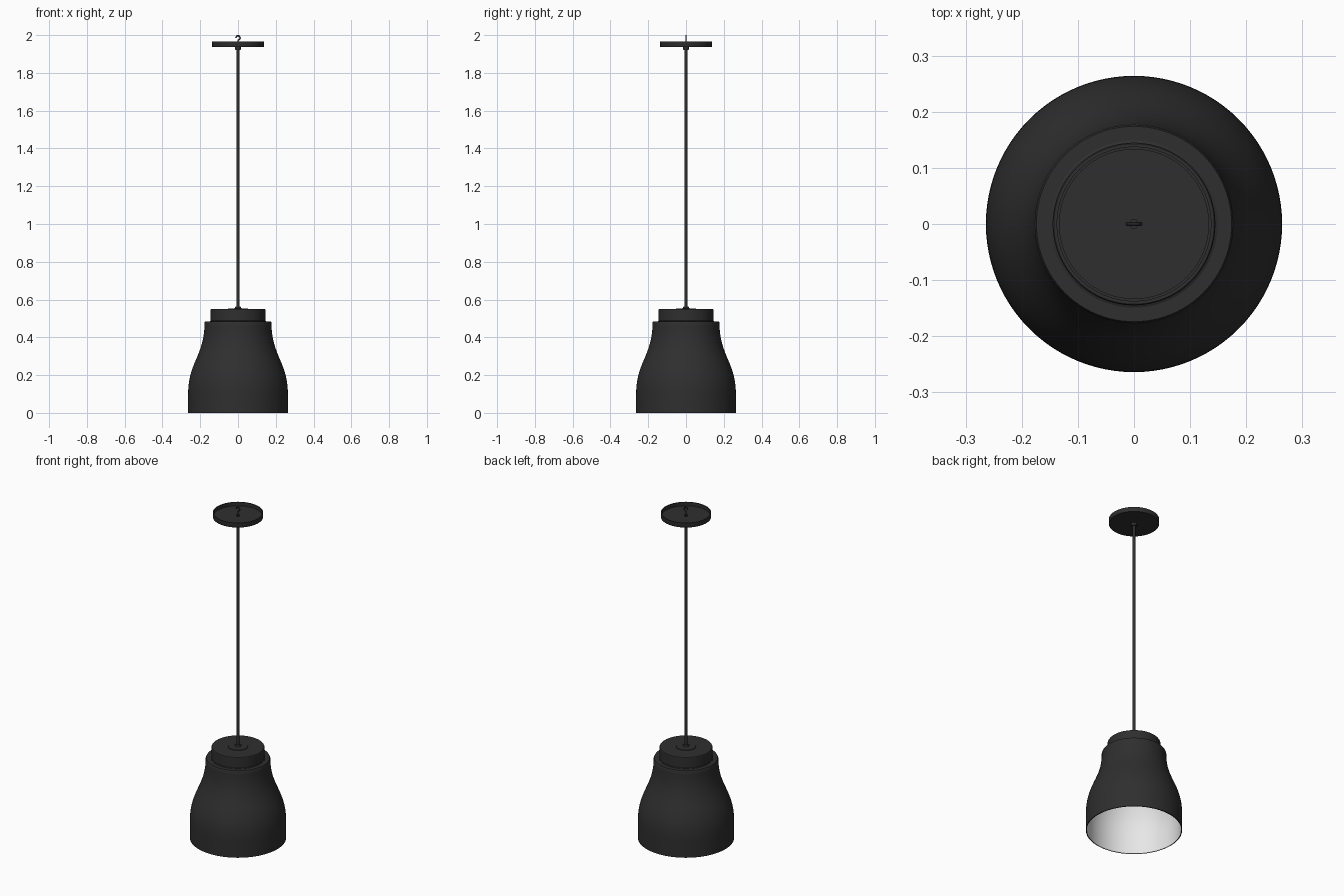
import bpy
import bmesh
import math
from mathutils import Vector
from mathutils.geometry import interpolate_bezier

if "Cube" in bpy.data.objects:
    bpy.data.objects.remove(bpy.data.objects["Cube"], do_unlink=True)


def make_material(name, value):
    mat = bpy.data.materials.new(name)
    mat.use_nodes = True
    color = (value, value, value, 1)
    mat.diffuse_color = color
    mat.node_tree.nodes["Principled BSDF"].inputs["Base Color"].default_value = color
    return mat


black = make_material("matte black", 0.028)
white = make_material("white lining", 0.8)


def smooth(obj):
    bpy.ops.object.select_all(action="DESELECT")
    obj.select_set(True)
    bpy.context.view_layer.objects.active = obj
    bpy.ops.object.shade_smooth_by_angle(angle=math.radians(30))


def lathe(name, profile, steps=96):
    """Turn a (radius, height) profile that starts and ends on the axis."""
    bm = bmesh.new()
    verts = [bm.verts.new((r, 0, z)) for r, z in profile]
    edges = [bm.edges.new(pair) for pair in zip(verts, verts[1:])]
    bmesh.ops.spin(bm, geom=verts + edges, cent=(0, 0, 0), axis=(0, 0, 1),
                   angle=math.tau, steps=steps, use_merge=True)
    bmesh.ops.remove_doubles(bm, verts=bm.verts, dist=1e-5)
    bmesh.ops.recalc_face_normals(bm, faces=bm.faces)
    mesh = bpy.data.meshes.new(name)
    bm.to_mesh(mesh)
    bm.free()
    obj = bpy.data.objects.new(name, mesh)
    bpy.context.collection.objects.link(obj)
    mesh.materials.append(black)
    smooth(obj)
    return obj


def tube(name, points, radius, cyclic=False):
    """Round wire through the given points."""
    curve = bpy.data.curves.new(name, "CURVE")
    curve.dimensions = "3D"
    curve.bevel_depth = radius
    curve.bevel_resolution = 3
    curve.use_fill_caps = True
    spline = curve.splines.new("POLY")
    spline.points.add(len(points) - 1)
    for point, co in zip(spline.points, points):
        point.co = (*co, 1)
    spline.use_cyclic_u = cyclic
    curve.materials.append(black)
    obj = bpy.data.objects.new(name, curve)
    bpy.context.collection.objects.link(obj)
    bpy.ops.object.select_all(action="DESELECT")
    obj.select_set(True)
    bpy.context.view_layer.objects.active = obj
    bpy.ops.object.convert(target="MESH")
    smooth(bpy.context.object)


# Bell shade: one closed wall with a flowing shoulder and white inside
bell = [(p.x, p.y) for p in interpolate_bezier(
    Vector((0.264, 0.10)), Vector((0.264, 0.27)),
    Vector((0.178, 0.30)), Vector((0.177, 0.478)), 28)]
wall = 0.005
outer = [(0.264, 0)] + bell + [(0.174, 0.484), (0, 0.484)]
inner = [(0.264 - wall, 0)] + [(r - wall, z) for r, z in bell[:-1]]
inner += [(0.172, 0.474), (0, 0.474)]
shade = lathe("bell_shade", outer[::-1] + inner)
shade.data.materials.append(white)
for face in shade.data.polygons:
    c, n = face.center, face.normal
    if c.z > 0.001 and (n.x * c.x + n.y * c.y < -0.01 or n.z < -0.9):
        face.material_index = 1

# Cap on the shade, with a narrow groove at its foot
lathe("shade_cap", [(0, 0.48), (0.149, 0.48), (0.149, 0.486), (0.145, 0.488),
                    (0.145, 0.547), (0.143, 0.55), (0, 0.55)])
lathe("cord_flange", [(0, 0.549), (0.055, 0.549), (0.053, 0.553), (0.018, 0.554),
                      (0.014, 0.562), (0, 0.562)], 48)

# Cord
lathe("cord", [(0, 0.54), (0.0075, 0.54), (0.0075, 1.95), (0, 1.95)], 20)

# Ceiling canopy: shallow open dish
lathe("ceiling_canopy", [(0, 1.937), (0.137, 1.937), (0.138, 1.939), (0.138, 1.965),
                         (0.133, 1.965), (0.133, 1.943), (0, 1.943)])
lathe("cord_grip", [(0, 1.922), (0.014, 1.922), (0.016, 1.926), (0.016, 1.938),
                    (0, 1.938)], 32)
lathe("hook_nut", [(0, 1.942), (0.009, 1.942), (0.009, 1.952), (0, 1.952)], 6)

# Hanging hook: stem that curls into an open loop
loop = [(0.011 * math.sin(a), 0, 1.985 - 0.011 * math.cos(a))
        for a in (math.radians(d) for d in range(0, 271, 15))]
tube("hanging_hook", [(0, 0, 1.945)] + loop, 0.004)
